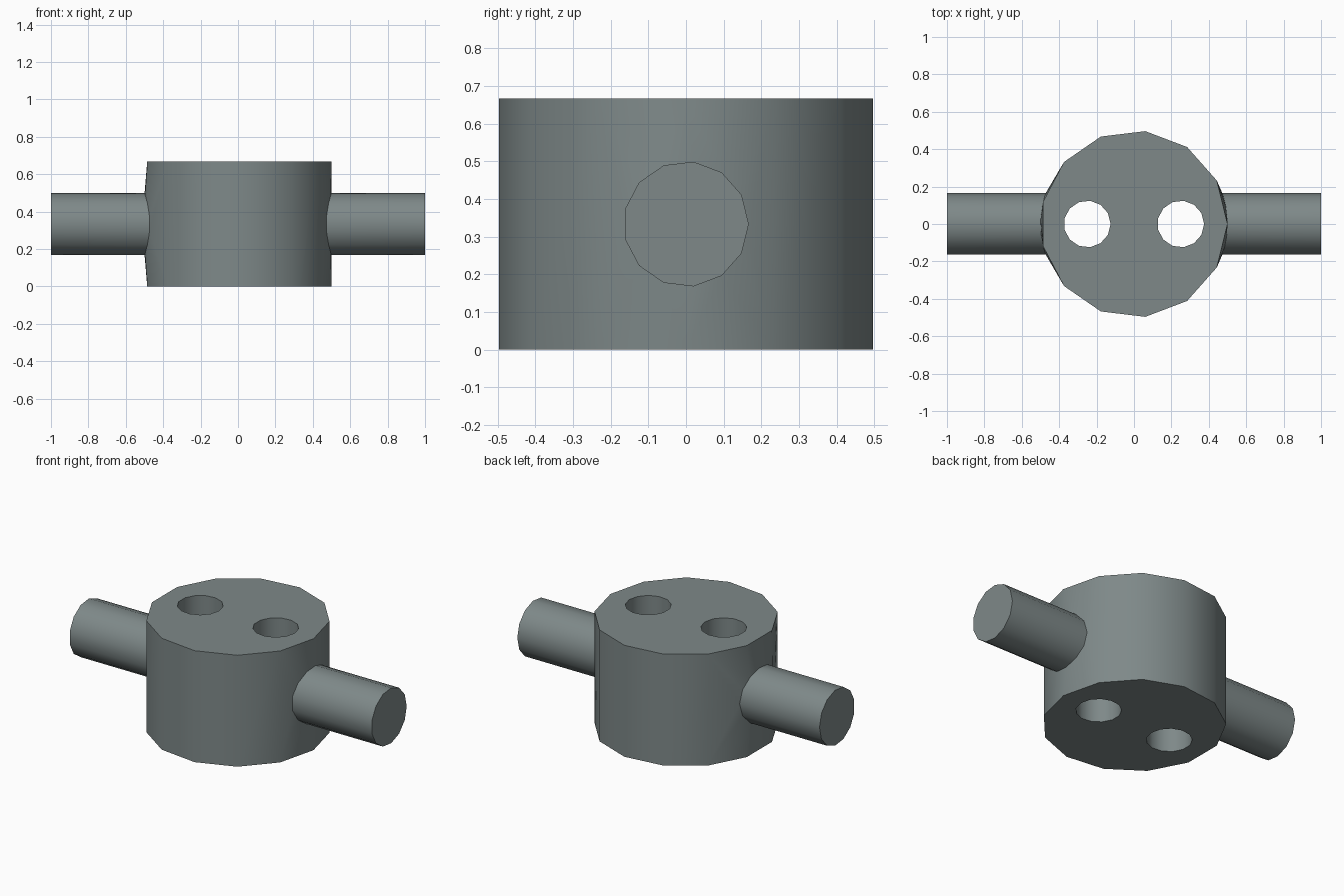
import bpy, bmesh, math
from mathutils import Vector

if "Cube" in bpy.data.objects:
    bpy.data.objects.remove(bpy.data.objects["Cube"])

N = 13                                   # sides of every round shape
R, H = 0.5, 2 / 3                        # hub radius and height
ARM_R, ARM_Z = 1 / 6, 1 / 3              # side arm radius and axis height
HOLE_R, HOLE_X = 0.125, 0.25             # vertical through holes
STEP = 2 * math.pi / N

metal = bpy.data.materials.new("grey metal")
metal.diffuse_color = (0.21, 0.25, 0.25, 1)
metal.use_nodes = True
metal.node_tree.nodes["Principled BSDF"].inputs["Base Color"].default_value = metal.diffuse_color


def circle(r):
    return [(r * math.cos(i * STEP), r * math.sin(i * STEP)) for i in range(N)]


def loop(bm, pts):
    vs = [bm.verts.new(p) for p in pts]
    return [bm.edges.new((vs[i], vs[(i + 1) % len(vs)])) for i in range(len(vs))]


def fill(bm, loops, normal):
    """Fill an outline with holes; returns its vertices."""
    edges = [e for pts in loops for e in loop(bm, pts)]
    verts = {v for e in edges for v in e.verts}
    bmesh.ops.triangle_fill(bm, use_beauty=True, use_dissolve=False,
                            edges=edges, normal=normal)
    return verts


def tube(bm, a, b):
    va, vb = [bm.verts.new(p) for p in a], [bm.verts.new(p) for p in b]
    for i in range(len(a)):
        j = (i + 1) % len(a)
        bm.faces.new((va[i], va[j], vb[j], vb[i]))
    return vb


def finish(bm, name):
    bmesh.ops.remove_doubles(bm, verts=bm.verts, dist=1e-5)
    bmesh.ops.recalc_face_normals(bm, faces=bm.faces)
    mesh = bpy.data.meshes.new(name)
    bm.to_mesh(mesh)
    bm.free()
    mesh.materials.append(metal)
    ob = bpy.data.objects.new(name, mesh)
    bpy.context.collection.objects.link(ob)
    bpy.ops.object.select_all(action='DESELECT')
    ob.select_set(True)
    bpy.context.view_layer.objects.active = ob
    bpy.ops.object.shade_smooth_by_angle(angle=math.radians(35))


# Hub: top and bottom with two holes, and the hole walls
bm = bmesh.new()
holes = [[(x + s * HOLE_X, y) for x, y in circle(HOLE_R)] for s in (-1, 1)]
for z in (0, H):
    fill(bm, [[(x, y, z) for x, y in c] for c in [circle(R)] + holes], Vector((0, 0, 1)))
for c in holes:
    tube(bm, [(x, y, 0) for x, y in c], [(x, y, H) for x, y in c])

# Hub wall: unrolled patches with an arm opening, wrapped round the axis
for first, last, side in ((-1, 1, 1), (5, 8, -1)):
    ks = range(first, last + 1)
    outline = [(k * STEP * R, 0, 0) for k in ks] + [(k * STEP * R, 0, H) for k in reversed(ks)]
    opening = []
    for y, z in circle(ARM_R):
        t = math.asin(y / R)
        opening.append(((t if side > 0 else math.pi - t) * R, 0, ARM_Z + z))
    for v in fill(bm, [outline, opening], Vector((0, -1, 0))):
        t = v.co.x / R
        v.co = (R * math.cos(t), R * math.sin(t), v.co.z)

# Plain wall panels between the arm patches
for k in (1, 2, 3, 4, 8, 9, 10, 11):
    a, b = k * STEP, (k + 1) * STEP
    bm.faces.new([bm.verts.new((R * math.cos(t), R * math.sin(t), z))
                  for t, z in ((a, 0), (b, 0), (b, H), (a, H))])
finish(bm, "hub")

# Side arms, starting on the curved hub surface
for side, name in ((-1, "left_arm"), (1, "right_arm")):
    bm = bmesh.new()
    inner = [(side * math.sqrt(R * R - y * y), y, ARM_Z + z) for y, z in circle(ARM_R)]
    outer = [(side, y, ARM_Z + z) for y, z in circle(ARM_R)]
    bm.faces.new(tube(bm, inner, outer))
    finish(bm, name)
